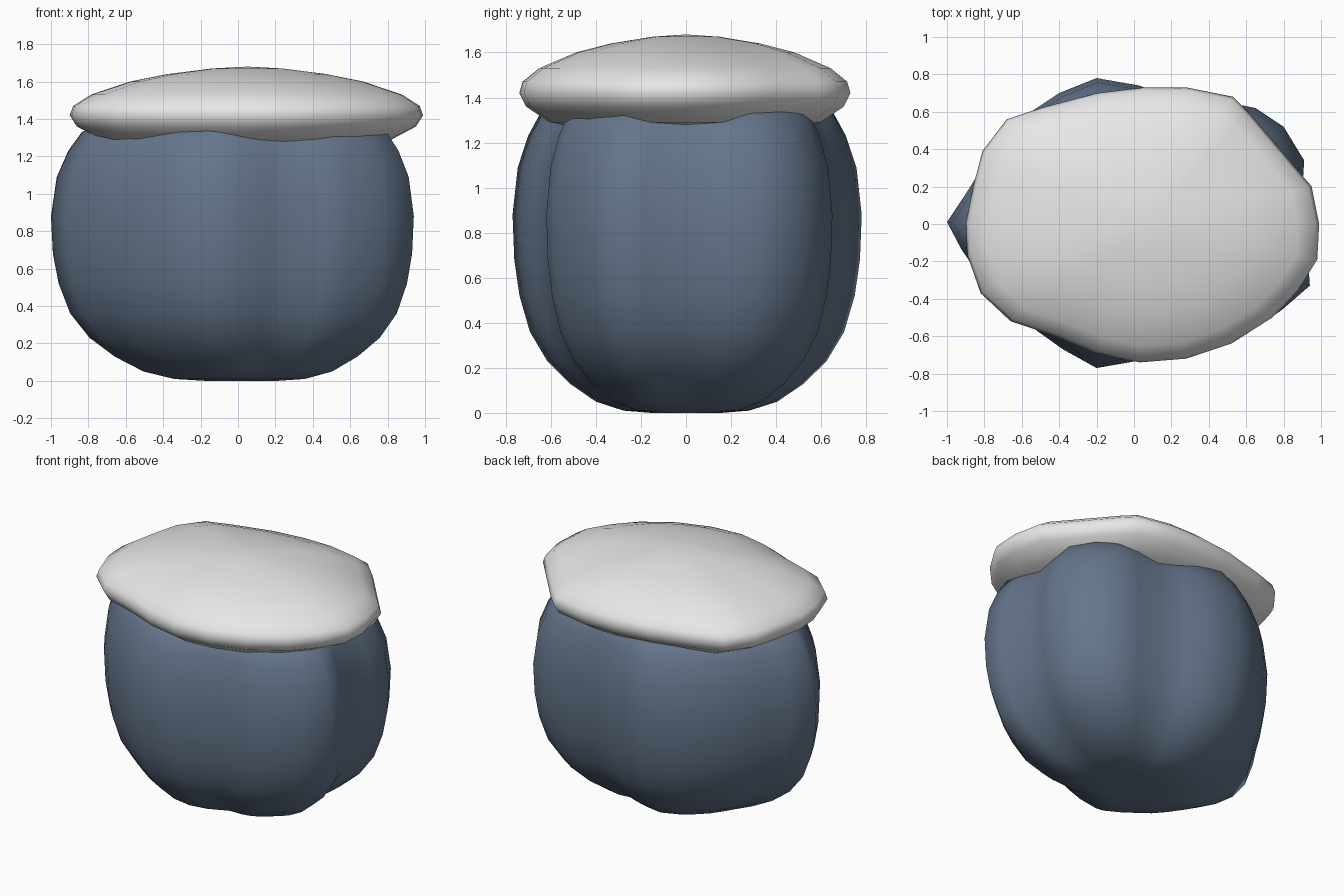
import bpy
import bmesh

default_cube = bpy.data.objects.get("Cube")
if default_cube:
    bpy.data.objects.remove(default_cube, do_unlink=True)


def make_material(name, colour):
    material = bpy.data.materials.new(name)
    material.use_nodes = True
    material.diffuse_color = colour
    shader = material.node_tree.nodes["Principled BSDF"]
    shader.inputs["Base Color"].default_value = colour
    shader.inputs["Roughness"].default_value = 0.6
    return material


def sweep_outline(name, outline, profile, centre_x, material):
    """Scale a closed outline along a (scale, height) profile; both ends close in a point."""
    mesh_data = bmesh.new()
    count = len(outline)

    # One ring of vertices for each inner profile step
    rings = []
    for scale, height in profile[1:-1]:
        ring = []
        for x, y in outline:
            ring.append(mesh_data.verts.new(
                (centre_x + (x - centre_x) * scale, y * scale, height)))
        rings.append(ring)

    bottom_pole = mesh_data.verts.new((centre_x, 0, profile[0][1]))
    top_pole = mesh_data.verts.new((centre_x, 0, profile[-1][1]))

    # Fans at the poles, quads between the rings
    for i in range(count):
        following = (i + 1) % count
        mesh_data.faces.new((bottom_pole, rings[0][following], rings[0][i]))
        mesh_data.faces.new((top_pole, rings[-1][i], rings[-1][following]))
        for lower, upper in zip(rings, rings[1:]):
            mesh_data.faces.new(
                (lower[i], lower[following], upper[following], upper[i]))

    bmesh.ops.recalc_face_normals(mesh_data, faces=mesh_data.faces)
    for face in mesh_data.faces:
        face.smooth = True

    mesh = bpy.data.meshes.new(name)
    mesh_data.to_mesh(mesh)
    mesh_data.free()
    mesh.materials.append(material)
    part = bpy.data.objects.new(name, mesh)
    bpy.context.collection.objects.link(part)
    return part


slate_blue = make_material("slate blue", (0.13, 0.18, 0.26, 1))
pale_grey = make_material("pale grey", (0.8, 0.8, 0.8, 1))

# Body: five rounded lobes, drawn counter-clockwise from the +x valley
body_outline = [
    (.87, 0), (.9, .18), (.91, .34), (.8, .52), (.65, .62), (.5, .65),
    (.3, .63), (.15, .69), (.03, .74), (-.2, .78), (-.4, .7), (-.55, .6),
    (-.7, .46), (-.8, .32), (-.9, .16), (-1, .01), (-.92, -.14),
    (-.81, -.3), (-.68, -.45), (-.52, -.57), (-.38, -.67), (-.2, -.77),
    (.03, -.73), (.15, -.68), (.29, -.62), (.46, -.62), (.6, -.59),
    (.79, -.46), (.94, -.33), (.93, -.18),
]
body_profile = [
    (0, .02), (.2, 0), (.36, .01), (.52, .05), (.67, .13), (.8, .23),
    (.9, .36), (.96, .52), (.99, .68), (1, .88), (.97, 1.09),
    (.91, 1.23), (.84, 1.33), (.6, 1.42), (0, 1.46),
]
sweep_outline("lobed_body", body_outline, body_profile, 0.03, slate_blue)

# Cap: an uneven lens that overhangs the body
cap_outline = [
    (.99, 0), (.95, .2), (.78, .4), (.61, .6), (.53, .68), (.28, .73),
    (.05, .73), (-.2, .7), (-.5, .62), (-.68, .56), (-.81, .39),
    (-.86, .2), (-.9, 0), (-.89, -.17), (-.82, -.37), (-.66, -.52),
    (-.42, -.6), (-.2, -.69), (.03, -.74), (.28, -.72), (.52, -.64),
    (.74, -.5), (.88, -.35), (.98, -.19),
]
cap_profile = [
    (0, 1.25), (.6, 1.25), (.82, 1.29), (.96, 1.36), (1, 1.42),
    (.98, 1.47), (.88, 1.53), (.66, 1.6), (.45, 1.64), (.2, 1.67),
    (0, 1.68),
]
sweep_outline("cap", cap_outline, cap_profile, 0.05, pale_grey)
